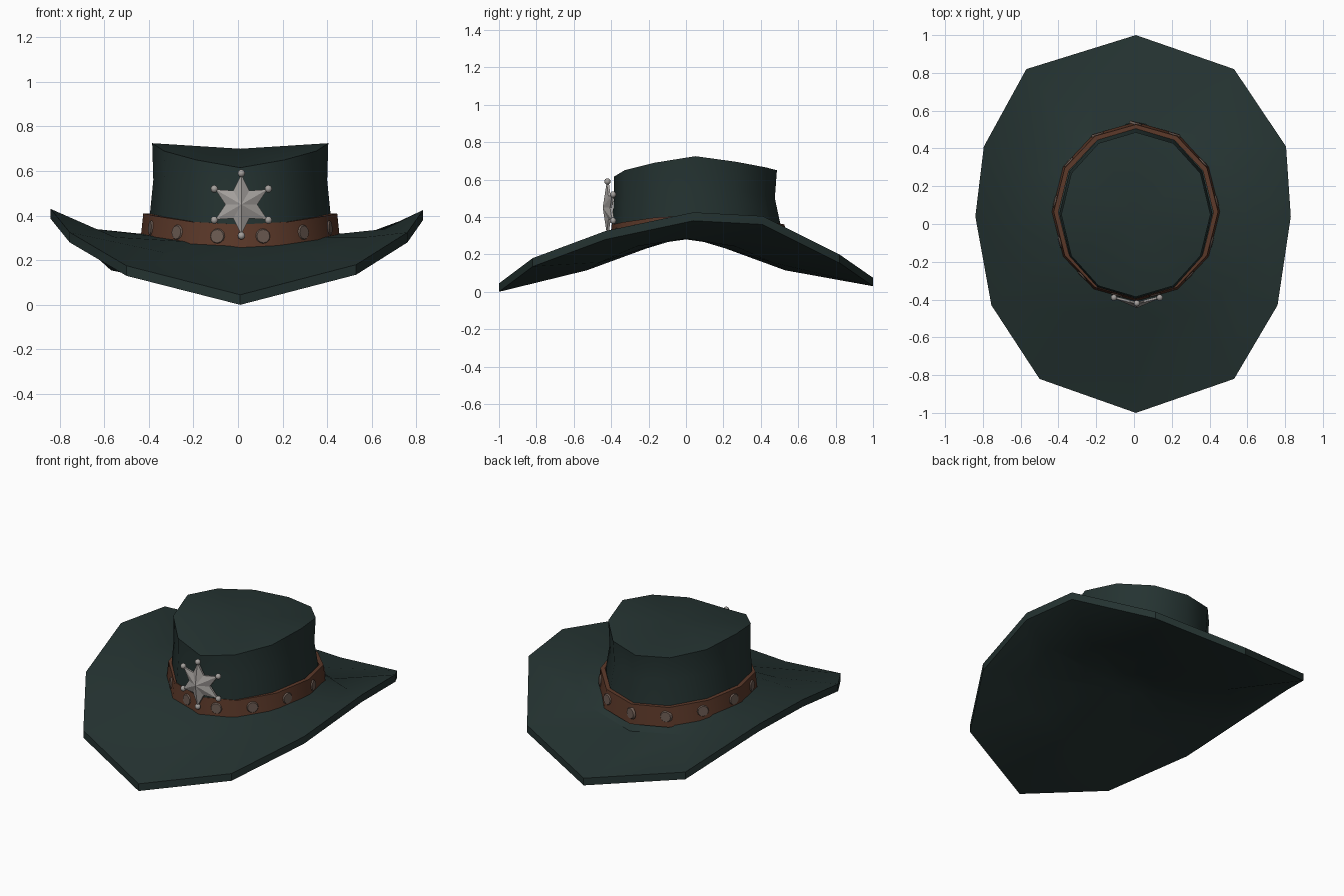
import bpy, bmesh
from math import sin, cos, pi
from mathutils import Vector, Matrix

cube = bpy.data.objects.get("Cube")
if cube:
    bpy.data.objects.remove(cube, do_unlink=True)

N = 12
CX = 0.01


def material(name, rgb):
    m = bpy.data.materials.new(name)
    m.use_nodes = True
    m.diffuse_color = (*rgb, 1)
    m.node_tree.nodes["Principled BSDF"].inputs["Base Color"].default_value = (*rgb, 1)
    return m


felt = material("dark green felt", (0.018, 0.033, 0.031))
leather = material("brown leather", (0.105, 0.04, 0.022))
stud_metal = material("dull stud metal", (0.15, 0.105, 0.085))
silver = material("silver", (0.37, 0.35, 0.335))


def finish(name, bm, mat, angle=35):
    bmesh.ops.recalc_face_normals(bm, faces=bm.faces)
    mesh = bpy.data.meshes.new(name)
    bm.to_mesh(mesh)
    bm.free()
    mesh.materials.append(mat)
    ob = bpy.data.objects.new(name, mesh)
    bpy.context.collection.objects.link(ob)
    bpy.ops.object.select_all(action='DESELECT')
    ob.select_set(True)
    bpy.context.view_layer.objects.active = ob
    bpy.ops.object.shade_smooth_by_angle(angle=angle * pi / 180)
    return ob


def ring(rx, ry, cy, height, cx=CX):
    """Twelve points from the back, clockwise from above; height depends on the angle."""
    angles = [2 * pi * i / N for i in range(N)]
    return [Vector((cx + rx * sin(a), cy + ry * cos(a), height(a))) for a in angles]


def saddle(ends, sides):
    return lambda a: ends + (sides - ends) * sin(a) ** 2


def loft(name, rings, mat, start=None, end=None, closed=False):
    """Skin the rings in order, with optional fans to a start and an end point."""
    bm = bmesh.new()
    rows = [[bm.verts.new(p) for p in r] for r in rings]
    pairs = list(zip(rows, rows[1:])) + ([(rows[-1], rows[0])] if closed else [])
    for lo, hi in pairs:
        for i in range(N):
            j = (i + 1) % N
            bm.faces.new((lo[i], lo[j], hi[j], hi[i]))
    for point, row in ((start, rows[0]), (end, rows[-1])):
        if point:
            tip = bm.verts.new(point)
            for i in range(N):
                bm.faces.new((row[i], row[(i + 1) % N], tip))
    return finish(name, bm, mat)


# Brim: curled-up sides, drooping front and back, closed underneath
edge = [Vector(p) for p in (
    (0.01, 1, 0.075), (0.53, 0.82, 0.2), (0.805, 0.41, 0.405), (0.83, 0.04, 0.425),
    (0.76, -0.43, 0.325), (0.53, -0.82, 0.18), (0.01, -1, 0.045), (-0.5, -0.82, 0.175),
    (-0.755, -0.43, 0.325), (-0.84, 0.04, 0.43), (-0.795, 0.41, 0.405), (-0.57, 0.82, 0.2))]
loft("brim", [
    ring(0.41, 0.44, 0.06, saddle(0.27, 0.315)),
    ring(0.65, 0.54, 0.0, saddle(0.195, 0.34)),
    edge,
    [p - Vector((0, 0, 0.045)) for p in edge],
    ring(0.63, 0.53, 0.0, saddle(0.115, 0.285)),
    ring(0.12, 0.12, 0.0, saddle(0.268, 0.28)),
], felt, start=(CX, 0.05, 0.32), end=(CX, 0, 0.285))

# Crown: slightly waisted wall with an arched top
top_heights = [0.65, 0.665, 0.695, 0.725, 0.69, 0.65, 0.615]
def crown_top(a):
    i = round(a / (2 * pi) * N)
    return top_heights[min(i, N - i)]


loft("crown", [
    ring(0.405, 0.45, 0.055, saddle(0.25, 0.29)),
    ring(0.405, 0.45, 0.055, saddle(0.36, 0.41)),
    ring(0.39, 0.43, 0.045, saddle(0.5, 0.56)),
    ring(0.395, 0.436, 0.05, crown_top),
], felt, end=(CX, 0.05, 0.7))

# Leather hat band
loft("hat_band", [
    ring(0.447, 0.475, 0.065, saddle(0.24, 0.295)),
    ring(0.435, 0.462, 0.065, saddle(0.36, 0.41)),
    ring(0.41, 0.44, 0.062, saddle(0.36, 0.41)),
    ring(0.41, 0.44, 0.062, saddle(0.24, 0.295)),
], leather, closed=True)

# Round studs around the band
bm = bmesh.new()
STUDS = 13
for k in range(STUDS):
    a = 2 * pi * k / STUDS
    # place each stud on the flat side of the band it belongs to
    step = 2 * pi / N
    mid = (int(a / step) + 0.5) * step
    flat = cos(step / 2) / cos(a - mid)
    out = Vector((sin(mid) / 0.441, cos(mid) / 0.468, 0.12)).normalized()
    pos = Vector((CX + 0.441 * flat * sin(a), 0.065 + 0.468 * flat * cos(a),
                  saddle(0.305, 0.35)(a)))
    turn = out.to_track_quat('Z', 'Y').to_matrix().to_4x4()
    bmesh.ops.create_cone(bm, cap_ends=True, segments=12, radius1=0.038, radius2=0.03,
                          depth=0.012, matrix=Matrix.Translation(pos) @ turn)
finish("band_studs", bm, stud_metal)

# Six-pointed badge, folded along its upright middle line
SX, SZ = 0.015, 0.45


def badge_point(r, a, y):
    x = r * sin(a)
    return Vector((SX + x, y + 0.25 * abs(x), SZ + r * cos(a)))


bm = bmesh.new()
front, back = [], []
for k in range(12):
    r = 0.072 if k % 2 else 0.135
    front.append(bm.verts.new(badge_point(r, k * pi / 6, -0.424)))
    back.append(bm.verts.new(badge_point(r, k * pi / 6, -0.412)))
peak = bm.verts.new((SX, -0.445, SZ))
hollow = bm.verts.new((SX, -0.412, SZ))
for i in range(12):
    j = (i + 1) % 12
    bm.faces.new((front[i], front[j], peak))
    bm.faces.new((back[j], back[i], hollow))
    bm.faces.new((front[j], front[i], back[i], back[j]))
finish("star_badge", bm, silver, angle=10)

# Small balls on the badge tips
bm = bmesh.new()
for k in range(6):
    bmesh.ops.create_uvsphere(bm, u_segments=10, v_segments=8, radius=0.017,
                              matrix=Matrix.Translation(badge_point(0.14, k * pi / 3, -0.42)))
finish("badge_tip_balls", bm, silver, angle=60)
